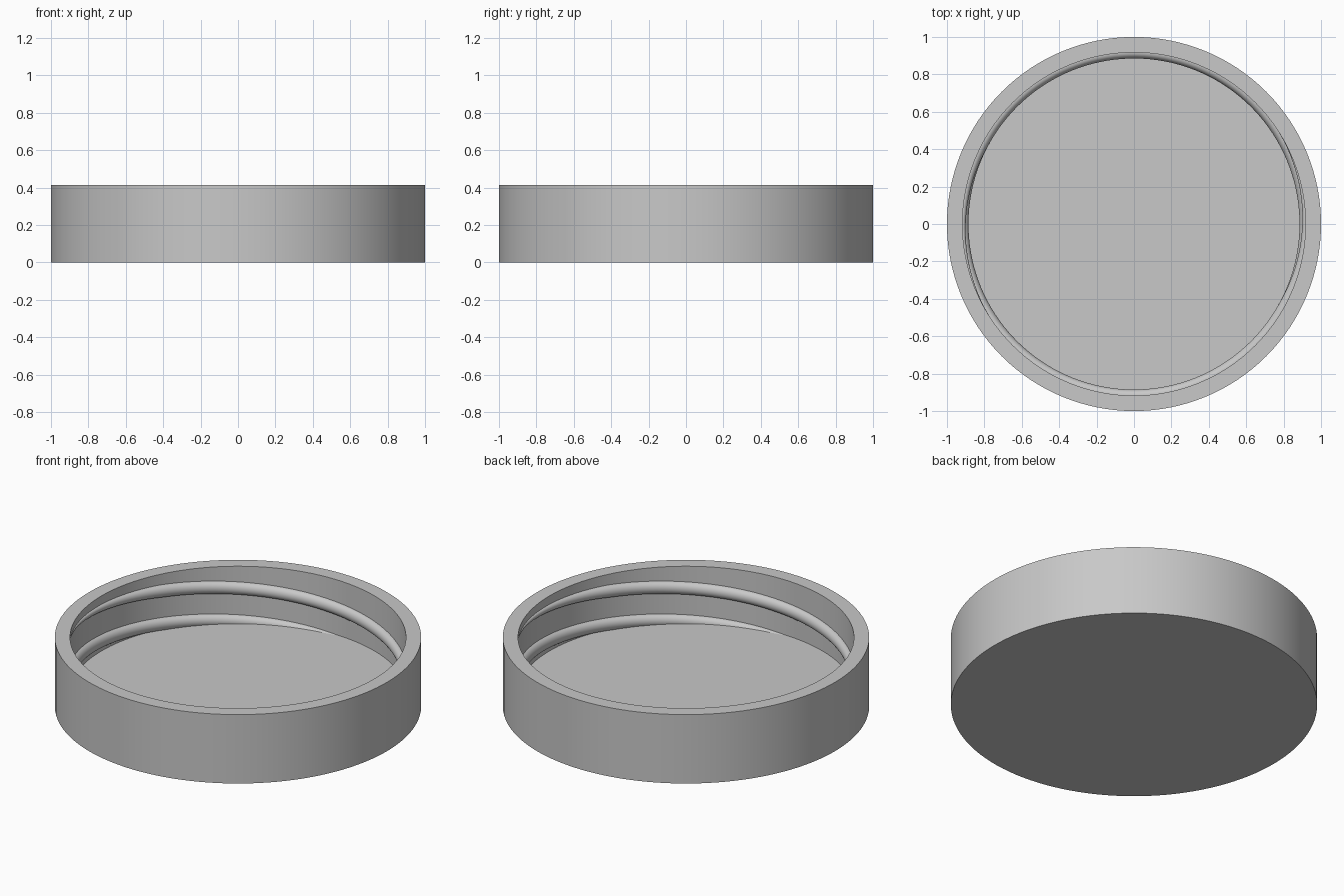
import bpy, bmesh
from math import sin, cos, pi, radians

cube = bpy.data.objects.get("Cube")
if cube:
    bpy.data.objects.remove(cube, do_unlink=True)

HEIGHT, FLOOR, OUTER, INNER = 0.415, 0.083, 1.0, 0.917
CREST, HALF_WIDTH, PITCH = 0.032, 0.037, 0.396

grey = bpy.data.materials.new("plain grey")
grey.use_nodes = True
grey.diffuse_color = (0.58, 0.58, 0.58, 1)
grey.node_tree.nodes["Principled BSDF"].inputs["Base Color"].default_value = grey.diffuse_color


def finish(bm, name, angle):
    bmesh.ops.recalc_face_normals(bm, faces=bm.faces)
    mesh = bpy.data.meshes.new(name)
    bm.to_mesh(mesh)
    bm.free()
    mesh.materials.append(grey)
    obj = bpy.data.objects.new(name, mesh)
    bpy.context.collection.objects.link(obj)
    bpy.ops.object.select_all(action='DESELECT')
    obj.select_set(True)
    bpy.context.view_layer.objects.active = obj
    bpy.ops.object.shade_smooth_by_angle(angle=radians(angle))
    return obj


# Lid body: one profile turned around the axis
bm = bmesh.new()
profile = [(0, 0), (OUTER, 0), (OUTER, HEIGHT), (INNER, HEIGHT), (INNER, FLOOR), (0, FLOOR)]
verts = [bm.verts.new((r, 0, z)) for r, z in profile]
edges = [bm.edges.new(pair) for pair in zip(verts, verts[1:])]
bmesh.ops.spin(bm, geom=verts + edges, cent=(0, 0, 0), axis=(0, 0, 1),
               angle=2 * pi, steps=128, use_merge=False)
bmesh.ops.remove_doubles(bm, verts=bm.verts, dist=0.0001)
finish(bm, "lid_body", 30)


# Inner threads: rounded ridge swept up a helix, fading into the wall at the top
def thread(name, turn):
    start, fade, end, steps, arc = -95, 152, 212, 120, 12
    bm = bmesh.new()
    rings = []
    for i in range(steps + 1):
        a = start + (end - start) * i / steps
        size = max(0.02, min(1, (end - a) / (end - fade)))
        z = 0.295 + PITCH * (a - 135) / 360
        section = [(INNER + 0.012, z - HALF_WIDTH * size)]
        for k in range(arc + 1):
            t = pi * (k / arc - 0.5)
            section.append((INNER - CREST * size * cos(t), z + HALF_WIDTH * size * sin(t)))
        section.append((INNER + 0.012, z + HALF_WIDTH * size))
        b = radians(a + turn)
        rings.append([bm.verts.new((r * cos(b), r * sin(b), h)) for r, h in section])
    for low, high in zip(rings, rings[1:]):
        for k in range(len(low)):
            n = (k + 1) % len(low)
            bm.faces.new((low[k], low[n], high[n], high[k]))
    bm.faces.new(rings[0])
    bm.faces.new(rings[-1])
    finish(bm, name, 40)


thread("first_thread", 0)
thread("second_thread", 180)
